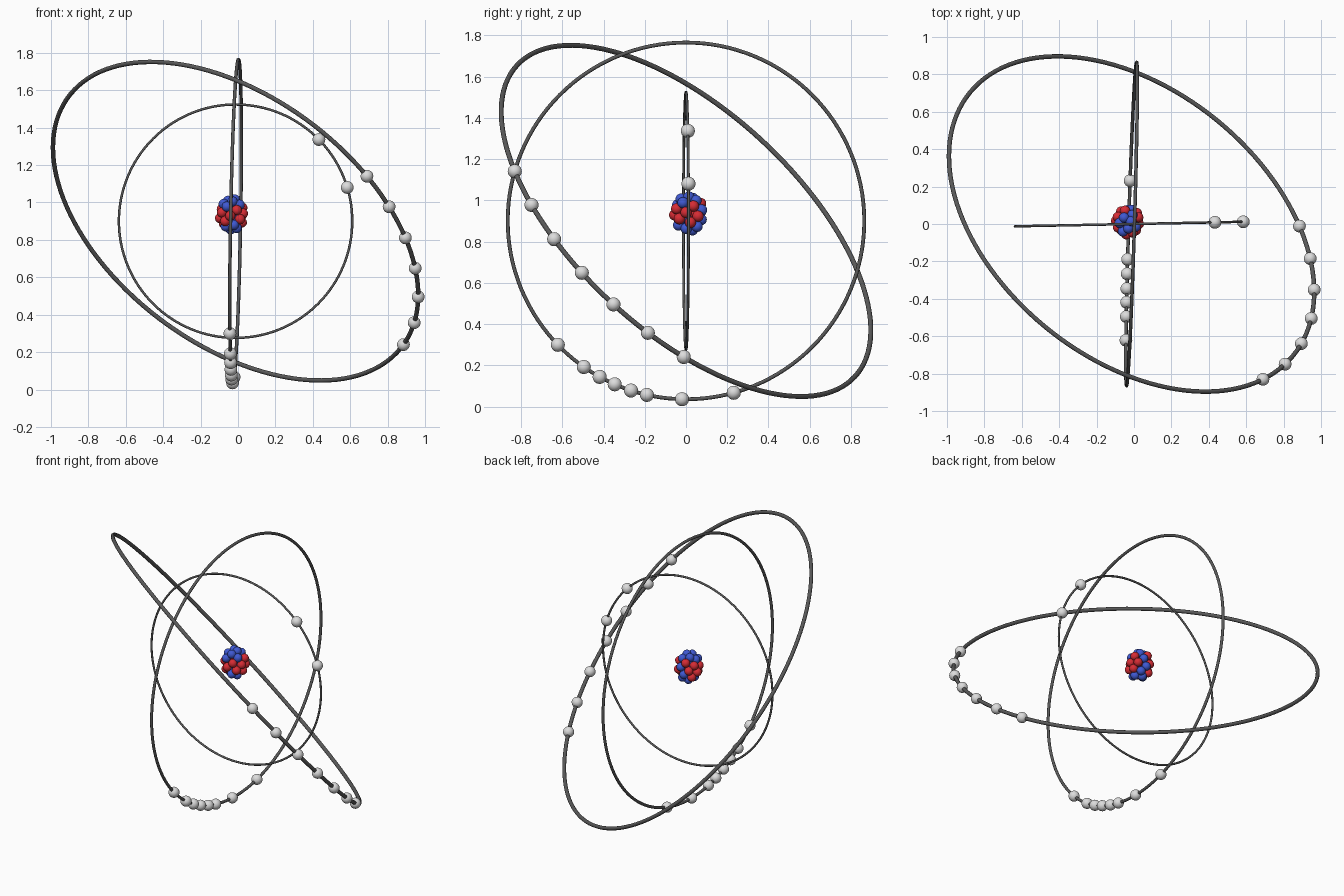
import bpy, math, random
from mathutils import Vector, Matrix

random.seed(4)
cube = bpy.data.objects.get("Cube")
if cube:
    bpy.data.objects.remove(cube)


def material(name, rgb):
    m = bpy.data.materials.new(name)
    m.use_nodes = True
    m.diffuse_color = (*rgb, 1)
    m.node_tree.nodes["Principled BSDF"].inputs["Base Color"].default_value = (*rgb, 1)
    return m


orbit_grey = material("orbit dark grey", (0.1, 0.1, 0.1))
electron_grey = material("electron light grey", (0.72, 0.72, 0.72))
red = material("proton red", (0.68, 0.025, 0.035))
blue = material("neutron blue", (0.05, 0.1, 0.65))

CENTRE = Vector((-0.013, 0, 0.9))


def finish(name, mat):
    obj = bpy.context.object
    obj.name = name
    obj.data.materials.append(mat)
    bpy.ops.object.shade_smooth()
    return obj


def ball(name, position, radius, mat):
    bpy.ops.mesh.primitive_uv_sphere_add(segments=24, ring_count=14, radius=radius, location=position)
    return finish(name, mat)


def orbit(name, radius, tube, normal, start, angles):
    """Ring facing normal, with electrons at angles counted from start."""
    n = Vector(normal).normalized()
    u = Vector(start)
    u = (u - n * u.dot(n)).normalized()
    v = n.cross(u)
    bpy.ops.mesh.primitive_torus_add(major_radius=radius, minor_radius=tube,
                                     major_segments=128, minor_segments=12)
    ring = finish(name + "_orbit", orbit_grey)
    ring.matrix_world = Matrix.Translation(CENTRE) @ Matrix((u, v, n)).transposed().to_4x4()
    for i, a in enumerate(angles):
        a = math.radians(a)
        spot = CENTRE + radius * (u * math.cos(a) + v * math.sin(a))
        ball(f"{name}_electron_{i + 1}", spot, 0.034, electron_grey)


# Three orbits with their electrons
orbit("inner", 0.624, 0.0066, (-0.02, 1, 0), (1, 0, 0), (-44.4, -16.8))
orbit("middle", 0.865, 0.0092, (1, -0.031, -0.018), (0, 0, -1),
      (-46, -35, -29, -23.6, -18, -12.7, -1.3, 15.5))
orbit("outer", 1.114, 0.012, (0.483, 0.596, 0.647), (1, 0, 0),
      [-44 + 11.2 * i for i in range(7)])

# Nucleus: an outer shell of particles packed around a small core
NUCLEUS = Vector((-0.033, 0.014, 0.938))
golden = math.pi * (3 - math.sqrt(5))
spots = []
for count, scale in ((28, 1), (7, 0.45)):
    for i in range(count):
        h = 1 - (2 * i + 1) / count
        r = math.sqrt(1 - h * h)
        k = scale * random.uniform(0.94, 1.04)
        spots.append(Vector((0.064 * r * math.cos(golden * i),
                             0.068 * r * math.sin(golden * i), 0.084 * h)) * k)

# Protons and neutrons mixed, with more neutrons towards the ends
spots.sort(key=lambda p: abs(p.z) + random.uniform(0, 0.11))
for i, p in enumerate(spots):
    kind, mat = ("proton", red) if i < 17 else ("neutron", blue)
    ball(f"{kind}_{i + 1}", NUCLEUS + p, 0.027, mat)
